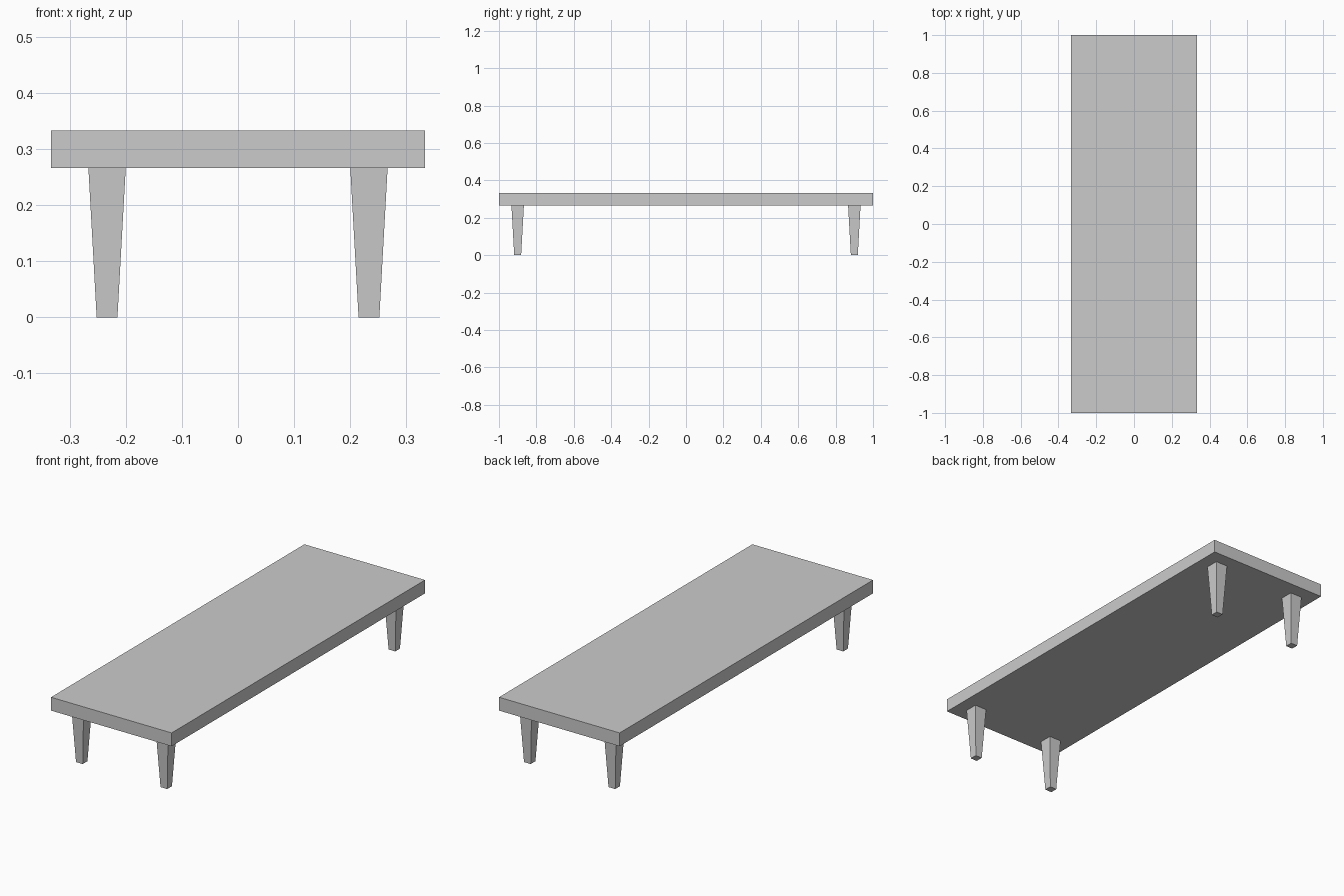
import bpy, bmesh

if "Cube" in bpy.data.objects:
    bpy.data.objects.remove(bpy.data.objects["Cube"])

TOP_Z, UNDER_Z = 0.3333, 0.2667


def tapered_box(name, x, y, z0, z1, bottom, top):
    """Box between z0 and z1 with its own (half x, half y) size at each end."""
    bm = bmesh.new()
    bmesh.ops.create_cube(bm, size=2)
    for v in bm.verts:
        hx, hy = top if v.co.z > 0 else bottom
        v.co = (x + v.co.x * hx, y + v.co.y * hy, z1 if v.co.z > 0 else z0)
    mesh = bpy.data.meshes.new(name)
    bm.to_mesh(mesh)
    bm.free()
    obj = bpy.data.objects.new(name, mesh)
    bpy.context.collection.objects.link(obj)
    return obj


# Long flat slab
tapered_box("table_top", 0, 0, UNDER_Z, TOP_Z, (0.3333, 1), (0.3333, 1))

# Four square legs, narrowing towards the floor
for y_name, sy in (("front", -1), ("back", 1)):
    for x_name, sx in (("left", -1), ("right", 1)):
        tapered_box(f"{y_name}_{x_name}_leg", sx * 0.2335, sy * 0.9, 0, UNDER_Z,
                    (0.0185, 0.0185), (0.0333, 0.0333))
